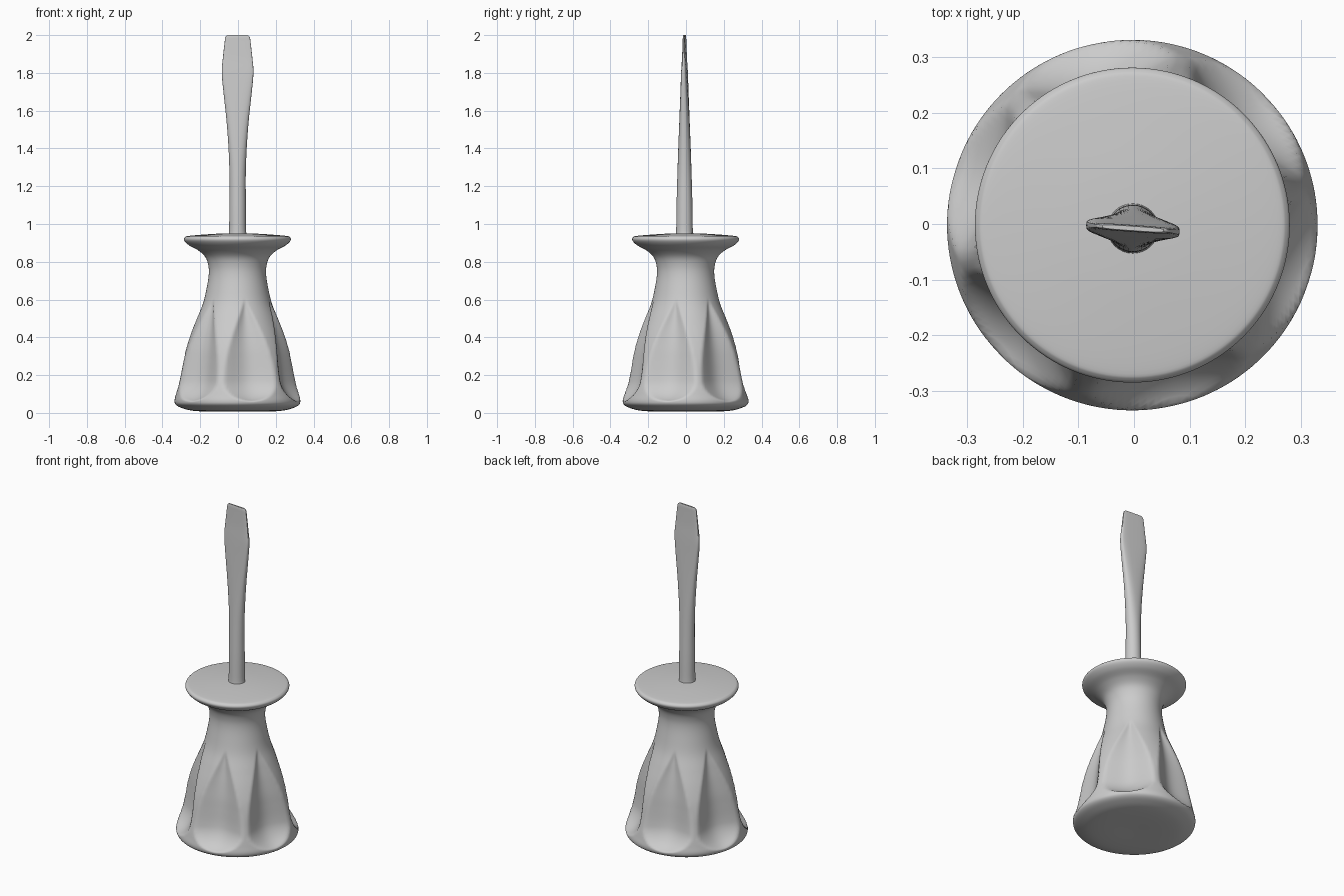
import bpy, bmesh, math
from mathutils import Vector

cube = bpy.data.objects.get("Cube")
if cube:
    bpy.data.objects.remove(cube, do_unlink=True)

grey = bpy.data.materials.new("plain grey")
grey.use_nodes = True
grey.diffuse_color = (0.6, 0.6, 0.6, 1)
grey.node_tree.nodes["Principled BSDF"].inputs["Base Color"].default_value = (0.6, 0.6, 0.6, 1)


def spline(points, steps):
    """Smooth curve through the points."""
    pts = [Vector(p) for p in points]
    pts = [2 * pts[0] - pts[1]] + pts + [2 * pts[-1] - pts[-2]]
    out = []
    for a, b, c, d in zip(pts, pts[1:], pts[2:], pts[3:]):
        for i in range(steps):
            t = i / steps
            out.append(0.5 * (2 * b + (c - a) * t + (2 * a - 5 * b + 4 * c - d) * t * t
                              + (3 * b - a - 3 * c + d) * t ** 3))
    return out + [pts[-2]]


def loft(name, rings, angle):
    """Skin closed rings of points from bottom to top and cap both ends."""
    bm = bmesh.new()
    loops = [[bm.verts.new(p) for p in ring] for ring in rings]
    n = len(loops[0])
    for low, high in zip(loops, loops[1:]):
        for i in range(n):
            j = (i + 1) % n
            bm.faces.new((low[i], low[j], high[j], high[i]))
    bm.faces.new(loops[0][::-1])
    bm.faces.new(loops[-1])
    mesh = bpy.data.meshes.new(name)
    bm.to_mesh(mesh)
    bm.free()
    mesh.materials.append(grey)
    obj = bpy.data.objects.new(name, mesh)
    bpy.context.collection.objects.link(obj)
    bpy.ops.object.select_all(action='DESELECT')
    obj.select_set(True)
    bpy.context.view_layer.objects.active = obj
    bpy.ops.object.shade_smooth_by_angle(angle=math.radians(angle))
    return obj


# Handle: turned profile with six scooped flutes and rounded ridges between them
FLUTES, FIRST_FLUTE = 6, math.radians(43)
LOW, TURN, HIGH = 0.062, 0.17, 0.6


def flute_depth(theta, z):
    if not LOW < z < HIGH:
        return 0
    pitch = math.tau / FLUTES
    a = (theta - FIRST_FLUTE + pitch / 2) % pitch - pitch / 2
    if z < TURN:                       # rounded foot of the flute
        k = math.sqrt(max(0, 1 - ((TURN - z) / (TURN - LOW)) ** 2))
        width, depth = 27 * k, 0.066 * k ** 1.3
    else:                              # pointed arch towards the neck
        t = (z - TURN) / (HIGH - TURN)
        width, depth = 27 * (1 - t ** 2.2), 0.066 * (1 - t ** 1.6)
    u = a / math.radians(max(width, 0.01))
    return depth * (1 - u * u) ** 1.1 if abs(u) < 1 else 0


profile = [(0.01, 0.009), (0.15, 0.007), (0.24, 0.012), (0.295, 0.026), (0.325, 0.042),
           (0.333, 0.063), (0.326, 0.1), (0.315, 0.15), (0.304, 0.2), (0.29, 0.27),
           (0.273, 0.34), (0.246, 0.42), (0.214, 0.5), (0.182, 0.58), (0.163, 0.66),
           (0.152, 0.73), (0.154, 0.78), (0.17, 0.825), (0.207, 0.86), (0.256, 0.887),
           (0.281, 0.912), (0.278, 0.93), (0.25, 0.938), (0.12, 0.948), (0.01, 0.952)]
SIDES = 144
rings = []
for r, z in spline(profile, 6):
    ring = []
    for i in range(SIDES):
        th = math.tau * i / SIDES
        rad = r - flute_depth(th, z)
        ring.append((rad * math.cos(th) - 0.003, rad * math.sin(th) - 0.002, z))
    rings.append(ring)
loft("handle", rings, 60)

# Shaft: round rod flattening into a flared flat blade (half width, half depth, z)
stations = [(0.05, 0.047, 0.94), (0.045, 0.044, 0.965), (0.044, 0.042, 1.1),
            (0.043, 0.038, 1.25), (0.048, 0.033, 1.4), (0.059, 0.027, 1.55),
            (0.073, 0.021, 1.68), (0.084, 0.015, 1.8), (0.078, 0.01, 1.88),
            (0.069, 0.007, 1.96), (0.065, 0.006, 1.988), (0.055, 0.004, 2.0)]
rings = []
for w, d, z in spline(stations, 4):
    flat = min(1, max(0, (z - 1.3) / 0.5))
    power = 1 - 0.5 * flat             # squarer cross-section near the tip
    ring = []
    for i in range(32):
        c, s = math.cos(math.tau * i / 32), math.sin(math.tau * i / 32)
        x = w * math.copysign(abs(c) ** power, c)
        y = d * math.copysign(abs(s) ** power, s)
        ring.append((x - 0.002, y - 0.008 - 0.07 * x * flat, z))
    rings.append(ring)
loft("shaft", rings, 40)
